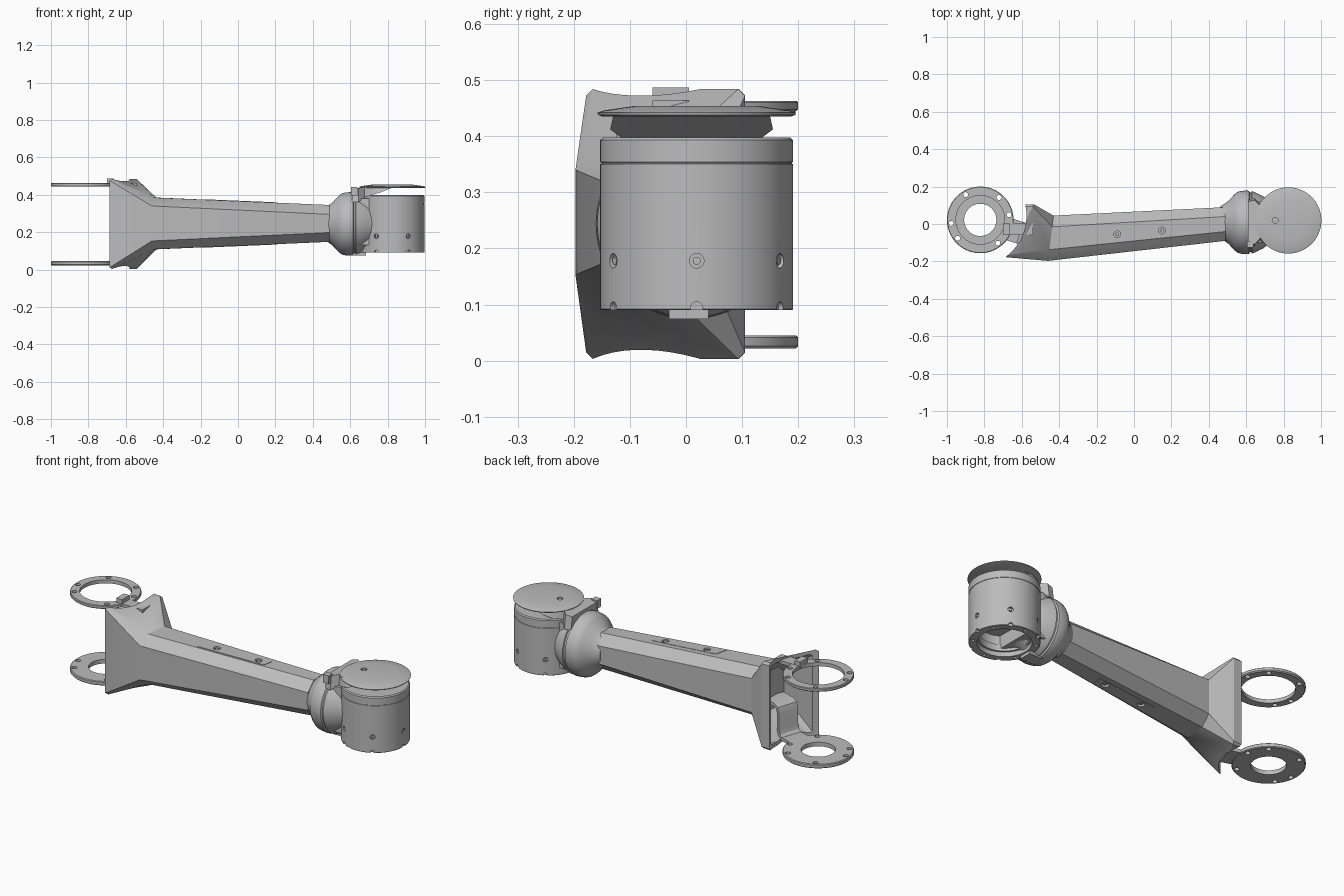
import bpy, bmesh, math
from mathutils import Vector, Matrix

if "Cube" in bpy.data.objects:
    bpy.data.objects.remove(bpy.data.objects["Cube"])

grey = bpy.data.materials.new("machined grey")
grey.use_nodes = True
colour = (0.5, 0.5, 0.5, 1)
grey.diffuse_color = colour
grey.node_tree.nodes["Principled BSDF"].inputs["Base Color"].default_value = colour

parts = []
RING = Vector((-0.822, 0.022, 0))
JOINT = Vector((0.825, 0.019, 0))


def finish(name, bm, keep=True):
    bmesh.ops.remove_doubles(bm, verts=bm.verts, dist=1e-5)
    bmesh.ops.recalc_face_normals(bm, faces=bm.faces)
    mesh = bpy.data.meshes.new(name)
    bm.to_mesh(mesh)
    bm.free()
    mesh.materials.append(grey)
    obj = bpy.data.objects.new(name, mesh)
    bpy.context.collection.objects.link(obj)
    if keep:
        parts.append(obj)
    return obj


def loft(name, rings, keep=True):
    bm = bmesh.new()
    loops = [[bm.verts.new(p) for p in ring] for ring in rings]
    for a, b in zip(loops, loops[1:]):
        for i in range(len(a)):
            j = (i + 1) % len(a)
            bm.faces.new((a[i], a[j], b[j], b[i]))
    bm.faces.new(loops[0][::-1])
    bm.faces.new(loops[-1])
    return finish(name, bm, keep)


def lathe(name, profile, centre, along_x=False, n=72):
    """Spin a closed (radius, height) profile."""
    bm = bmesh.new()
    rows = []
    for k in range(n):
        c, s = math.cos(k * math.tau / n), math.sin(k * math.tau / n)
        rows.append([bm.verts.new(Vector((h, r * c, r * s) if along_x else (r * c, r * s, h)) + Vector(centre))
                     for r, h in profile])
    m = len(profile)
    for k in range(n):
        a, b = rows[k], rows[(k + 1) % n]
        for i in range(m):
            j = (i + 1) % m
            if profile[i][0] or profile[j][0]:
                bm.faces.new((a[i], a[j], b[j], b[i]))
    return finish(name, bm)


def rods(name, items, keep=False):
    """Several cylinders in one mesh: (centre, direction, radius, length)."""
    bm = bmesh.new()
    for centre, direction, r, length in items:
        turn = Vector(direction).to_track_quat('Z', 'Y').to_matrix().to_4x4()
        bmesh.ops.create_cone(bm, cap_ends=True, segments=24 if r < 0.1 else 72, radius1=r, radius2=r,
                              depth=length, matrix=Matrix.Translation(centre) @ turn)
    return finish(name, bm, keep)


def box(name, lo, hi, keep=True):
    corners = [(lo[1], lo[2]), (hi[1], lo[2]), (hi[1], hi[2]), (lo[1], hi[2])]
    return loft(name, [[(x, y, z) for y, z in corners] for x in (lo[0], hi[0])], keep)


def cut(targets, cutter):
    for obj in targets:
        mod = obj.modifiers.new("cut", 'BOOLEAN')
        mod.operation, mod.solver, mod.object = 'DIFFERENCE', 'EXACT', cutter
        bpy.context.view_layer.update()
        deps = bpy.context.evaluated_depsgraph_get()
        mesh = bpy.data.meshes.new_from_object(obj.evaluated_get(deps))
        obj.modifiers.clear()
        obj.data = mesh
    bpy.data.objects.remove(cutter)


def section(front_x, back_x, y0, y1, z0, z1, cy, cz):
    """Chamfered rectangle across the arm, optionally skewed in x."""
    pts = [(y0, z0 + cz), (y0 + cy, z0), (y1 - cy, z0), (y1, z0 + cz),
           (y1, z1 - cz), (y1 - cy, z1), (y0 + cy, z1), (y0, z1 - cz)]
    return [(front_x + (back_x - front_x) * (y - y0) / (y1 - y0), y, z) for y, z in pts]


def polar(centre, degrees, r, z):
    a = math.radians(degrees)
    return centre + Vector((r * math.cos(a), r * math.sin(a), z))


# Tapered arm with flared flange, hollowed out and scalloped around the rings
arm = loft("arm", [
    section(-0.702, -0.702, -0.175, 0.105, 0.003, 0.484, 0.008, 0.008),
    section(-0.68, -0.535, -0.178, 0.105, 0.003, 0.484, 0.012, 0.012),
    section(-0.46, -0.43, -0.197, 0.045, 0.108, 0.385, 0.06, 0.045),
    section(0.49, 0.49, -0.09, 0.09, 0.148, 0.345, 0.05, 0.05)])
cut([arm], loft("cavity", [
    section(-0.9, -0.9, -0.153, 0.085, 0.025, 0.462, 0.01, 0.01),
    section(-0.66, -0.55, -0.155, 0.085, 0.025, 0.462, 0.01, 0.01),
    section(-0.48, -0.47, -0.17, 0.03, 0.14, 0.355, 0.05, 0.04)], False))
cut([arm], rods("scallop", [((-0.85, 0.045, 0.25), (0, 0, 1), 0.275, 1)]))

# Screwed panels above and below the arm
outline = [(-0.18, -0.1), (0.2, -0.06), (0.21, -0.005), (-0.16, -0.03)]
panels, holes = [], []
for side, name in ((1, "upper_panel"), (-1, "lower_panel")):
    def surface(x):
        return 0.2465 + side * (0.1385 - 0.0425 * (x + 0.445))
    panels.append(loft(name, [[(x, y, surface(x) + side * d) for x, y in outline] for d in (-0.004, 0.002)]))
    holes += [((x, y, surface(x)), (0, 0, 1), 0.018, 0.024) for x, y in ((-0.09, -0.055), (0.15, -0.035))]
screws = rods("panel_screws", [((c[0], c[1], c[2] + (0.2465 - c[2]) * 0.07), d, 0.01, 0.012)
                               for c, d, r, l in holes], True)
cut([arm] + panels, rods("panel_holes", holes))

# Clamp rings with bolt holes
upper_ring = lathe("upper_ring", [(0.13, 0.443), (0.172, 0.443), (0.178, 0.448), (0.178, 0.46),
                                  (0.175, 0.463), (0.13, 0.463)], RING)
lower_ring = lathe("lower_ring", [(0.086, 0.022), (0.174, 0.022), (0.178, 0.026), (0.178, 0.041),
                                  (0.174, 0.045), (0.086, 0.045)], RING)
bolts = (10, 50, 120, 187, 219, 307)
cut([lower_ring, upper_ring], rods("ring_holes", [(polar(RING, a, 0.156, 0.25), (0, 0, 1), 0.013, 0.6)
                                                  for a in bolts]))

# Tabs that tie the rings to the flange
box("upper_ring_tab", (-0.69, -0.06, 0.446), (-0.54, 0.005, 0.464))
box("upper_ring_key", (-0.7, -0.06, 0.455), (-0.665, 0.005, 0.487))
path = [(0.13, 0.034), (0.225, 0.034), (0.245, 0.05), (0.255, 0.08), (0.255, 0.165),
        (0.265, 0.19), (0.285, 0.2), (0.37, 0.2)]
rings = []
for i, (r, z) in enumerate(path):
    a, b = path[max(i - 1, 0)], path[min(i + 1, len(path) - 1)]
    t = Vector((b[0] - a[0], b[1] - a[1])).normalized() * 0.009
    rings.append([polar(RING, -18, r + s * -t.y, z + s * t.x) + Vector((0.31, 0.95, 0)) * w
                  for s, w in ((-1, -0.06), (-1, 0.06), (1, 0.06), (1, -0.06))])
loft("lower_ring_strap", rings)

# Flared collar and hub at the joint end
lathe("collar", [(0, 0.46), (0.085, 0.46), (0.1, 0.485), (0.115, 0.505), (0.152, 0.54), (0.163, 0.555),
                 (0.168, 0.575), (0.17, 0.6), (0.168, 0.615), (0.16, 0.62), (0.16, 0.627), (0.167, 0.63),
                 (0.16, 0.65), (0.148, 0.672), (0.14, 0.69), (0.125, 0.71), (0.11, 0.75), (0, 0.75)],
      (0, 0.009, 0.244), True)
box("hub_block", (0.64, -0.1, 0.13), (0.76, 0.12, 0.38))
box("collar_foot", (0.6, -0.03, 0.074), (0.685, 0.04, 0.12))

# Joint housing with an open stepped bore
housing = lathe("joint_housing", [(0, 0.398), (0.166, 0.398), (0.172, 0.393), (0.172, 0.354), (0.17, 0.353),
                                  (0.17, 0.351), (0.172, 0.35), (0.172, 0.092), (0.17, 0.09), (0.132, 0.09),
                                  (0.132, 0.115), (0.122, 0.115), (0.122, 0.15), (0.128, 0.15),
                                  (0.128, 0.2), (0, 0.2)], JOINT)
angles = (0, 60, 120, 240, 300)
out = {a: polar(Vector(), a, 1, 0) for a in angles}
cut([housing], rods("side_holes", [(polar(JOINT, a, 0.172, 0.178), out[a], 0.013, 0.02) for a in angles]))
rods("side_screws", [(polar(JOINT, a, 0.163, 0.178), out[a], 0.007, 0.012) for a in angles], True)
cut([housing], rods("rim_notches", [(polar(JOINT, a, 0.172, 0.094), out[a], 0.011, 0.02) for a in angles]))
cut([housing], rods("rim_holes", [(polar(JOINT, a + 30, 0.152, 0.09), (0, 0, 1), 0.008, 0.03)
                                  for a in range(0, 360, 60)]))

# Overhanging cap with a waisted neck
cap = lathe("joint_cap", [(0, 0.435), (0.168, 0.435), (0.176, 0.438), (0.177, 0.442), (0.165, 0.446),
                          (0.11, 0.454), (0, 0.454)], JOINT)
neck = []
for x, half, low, high in ((0.61, 0.12, 0.36, 0.43), (0.645, 0.128, 0.36, 0.436), (0.675, 0.096, 0.385, 0.442),
                           (0.71, 0.125, 0.397, 0.446), (0.76, 0.145, 0.412, 0.446), (0.82, 0.14, 0.435, 0.446)):
    neck.append([(x, 0.01 - half, low), (x, 0.01 + half, low), (x, 0.01 + half - 0.01, high),
                 (x, 0.01 - half + 0.01, high)])
neck = loft("cap_neck", neck)
cut([cap, neck], rods("cap_hole", [((0.755, 0.019, 0.455), (0, 0, 1), 0.016, 0.024)]))
rods("cap_screw", [((0.755, 0.019, 0.443), (0, 0, 1), 0.009, 0.014)], True)
box("cap_clip", (0.605, -0.125, 0.395), (0.64, -0.09, 0.44))

# Smooth the rounded surfaces, keep creases sharp
for obj in bpy.context.view_layer.objects:
    obj.select_set(obj in parts)
bpy.context.view_layer.objects.active = arm
bpy.ops.object.shade_smooth_by_angle(angle=math.radians(28))
